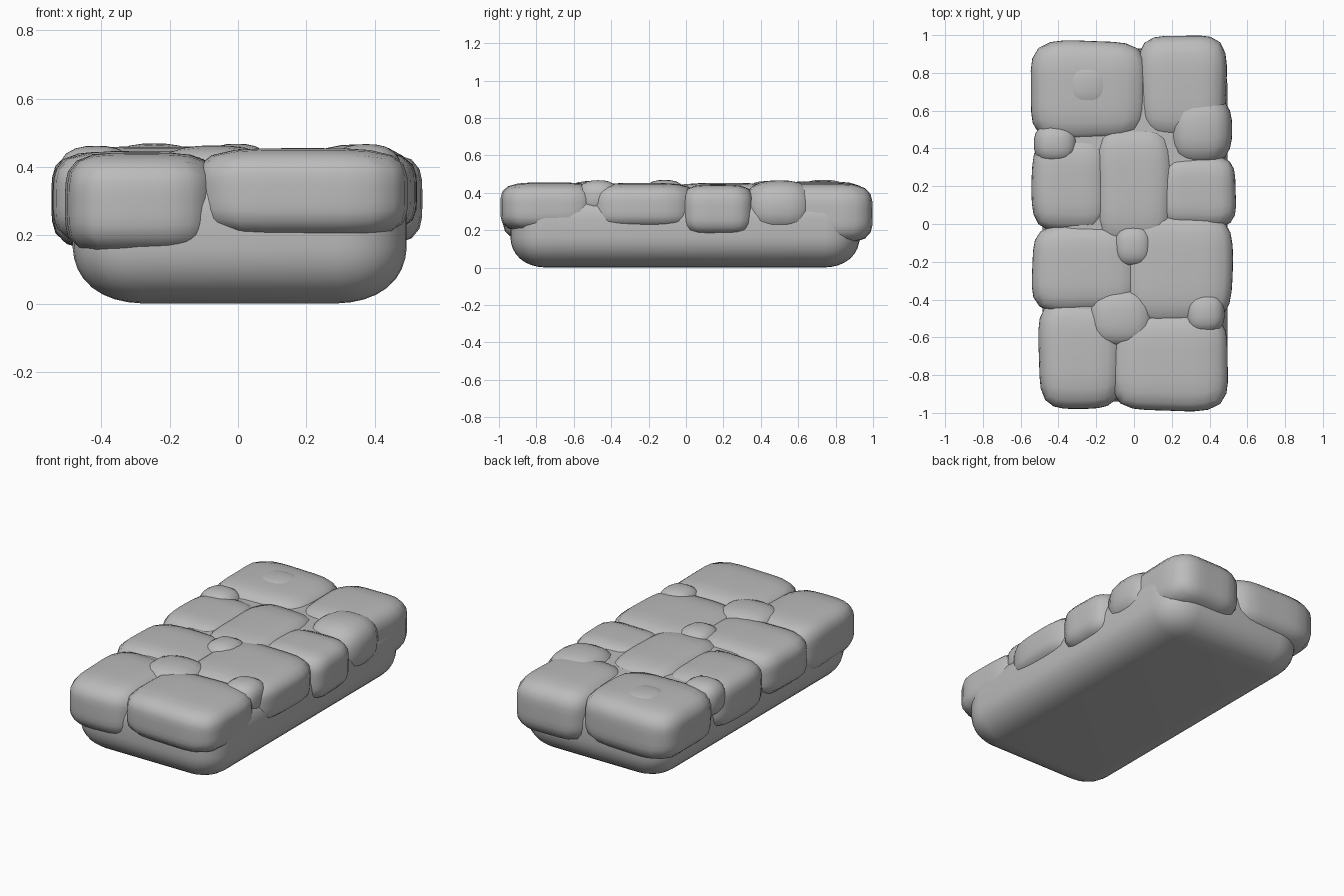
import bpy
import bmesh
import math
from mathutils import Vector

cube = bpy.data.objects.get("Cube")
if cube:
    bpy.data.objects.remove(cube, do_unlink=True)

stone_grey = bpy.data.materials.new("stone grey")
stone_grey.use_nodes = True
colour = (0.5, 0.5, 0.5, 1)
stone_grey.diffuse_color = colour
stone_grey.node_tree.nodes["Principled BSDF"].inputs["Base Color"].default_value = colour


def rounded_block(name, low, high, power, core=(0, 0, 0), cuts=7, wobble=0.0):
    """Superellipsoid filling the box low..high, stretched around a flat-sided core."""
    low, high = Vector(low), Vector(high)
    centre, half = (low + high) / 2, (high - low) / 2
    bm = bmesh.new()
    bmesh.ops.create_cube(bm, size=2)
    bmesh.ops.subdivide_edges(bm, edges=bm.edges[:], cuts=cuts, use_grid_fill=True)
    for v in bm.verts:
        # even out the grid, then project it on the rounded surface
        d = [math.tan(c * math.pi / 4) for c in v.co]
        size = sum(abs(c) ** power for c in d) ** (1 / power)
        p = Vector([c / size for c in d])
        for i in range(3):
            flat = core[i] * half[i]
            side = 0 if abs(p[i]) < 1e-4 else math.copysign(1, p[i])
            p[i] = p[i] * (half[i] - flat) + side * flat
        # uneven hewn outline
        angle = math.atan2(p.y, p.x)
        grow = 1 + wobble * math.sin(3 * angle + 9 * centre.x + 5 * centre.y)
        p.x *= grow
        p.y *= grow
        v.co = centre + p
    mesh = bpy.data.meshes.new(name)
    bm.to_mesh(mesh)
    bm.free()
    mesh.materials.append(stone_grey)
    mesh.shade_smooth()
    obj = bpy.data.objects.new(name, mesh)
    bpy.context.collection.objects.link(obj)
    return obj


# Slab underneath
rounded_block("base_slab", (-0.485, -0.94, 0), (0.495, 0.93, 0.42), 2.3,
              core=(0.55, 0.78, 0.15), cuts=8)

# Large paving stones: x range, y range, z range
paving = {
    "back_right_stone": (-0.55, 0.07, 0.44, 0.97, 0.15, 0.46),
    "back_left_stone": (0.02, 0.49, 0.45, 1.0, 0.13, 0.45),
    "upper_right_stone": (-0.54, -0.13, -0.04, 0.46, 0.16, 0.445),
    "upper_middle_stone": (-0.21, 0.21, -0.12, 0.53, 0.16, 0.452),
    "upper_left_stone": (0.12, 0.54, -0.02, 0.36, 0.17, 0.443),
    "lower_right_stone": (-0.54, 0.03, -0.47, 0, 0.17, 0.447),
    "lower_left_stone": (-0.06, 0.52, -0.53, 0.06, 0.2, 0.452),
    "front_right_stone": (-0.505, -0.06, -0.975, -0.4, 0.14, 0.442),
    "front_left_stone": (-0.12, 0.5, -0.99, -0.47, 0.19, 0.455),
}
for name, (x0, x1, y0, y1, z0, z1) in paving.items():
    rounded_block(name, (x0, y0, z0), (x1, y1, z1), 4.2, wobble=0.015)

# Rounder pebbles wedged into the joints
pebbles = {
    "back_left_cobble": (0.18, 0.52, 0.31, 0.69, 0.18, 0.466),
    "right_pebble": (-0.53, -0.3, 0.32, 0.53, 0.26, 0.462),
    "middle_pebble": (-0.11, 0.1, -0.23, 0, 0.28, 0.468),
    "front_pebble": (0.27, 0.48, -0.58, -0.36, 0.28, 0.467),
    "front_cobble": (-0.24, 0.1, -0.65, -0.34, 0.28, 0.463),
    "back_right_cap": (-0.38, -0.11, 0.6, 0.87, 0.3, 0.469),
}
for name, (x0, x1, y0, y1, z0, z1) in pebbles.items():
    rounded_block(name, (x0, y0, z0), (x1, y1, z1), 2.7, cuts=5)
